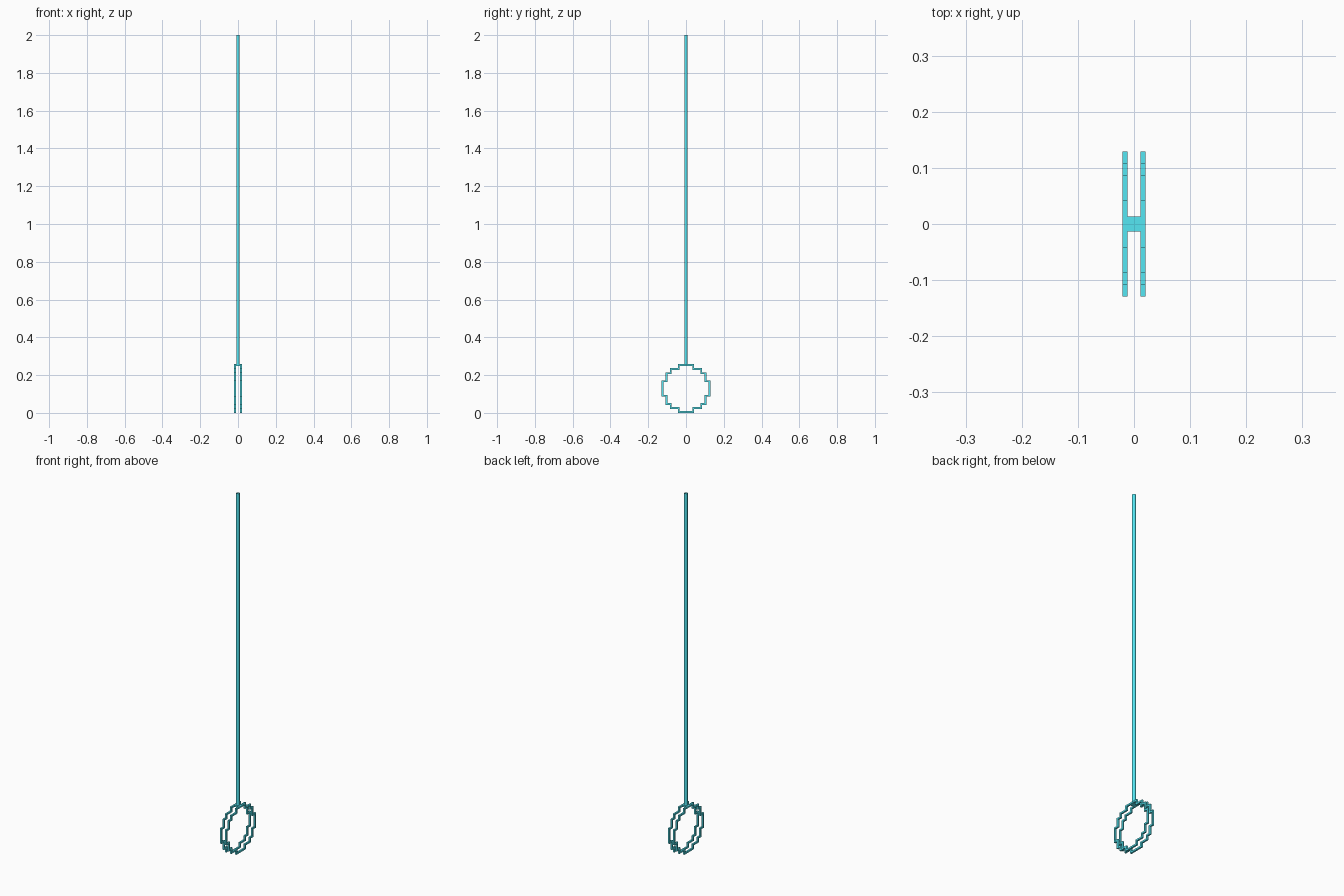
import bpy, bmesh

if "Cube" in bpy.data.objects:
    bpy.data.objects.remove(bpy.data.objects["Cube"])

U = 0.0215          # step size of the ring outline
R = 6 * U           # ring radius
T = 0.009           # bar thickness
X0, X1 = 0.0112, 0.0202   # inner and outer side of each ring

mat = bpy.data.materials.new("cyan")
mat.diffuse_color = (0.09, 0.80, 0.90, 1)
mat.use_nodes = True
mat.node_tree.nodes["Principled BSDF"].inputs["Base Color"].default_value = mat.diffuse_color


def finish(name, bm):
    bmesh.ops.recalc_face_normals(bm, faces=bm.faces)
    me = bpy.data.meshes.new(name)
    bm.to_mesh(me)
    bm.free()
    me.materials.append(mat)
    ob = bpy.data.objects.new(name, me)
    bpy.context.collection.objects.link(ob)
    return ob


# Stepped outline: one quarter, then rotated four times
QUARTER = [(6, 2), (5, 2), (5, 4), (4, 4), (4, 5), (2, 5), (2, 6)]


def outline():
    pts = []
    q = [(a * U, b * U) for a, b in QUARTER]
    for _ in range(4):
        pts += q
        q = [(-b, a) for a, b in q]
    return pts


def inset(pts, t):
    # every segment is axis aligned, so shift each corner by both inward normals
    out = []
    n = len(pts)
    for i, (y, z) in enumerate(pts):
        for a, b in ((pts[i - 1], pts[i]), (pts[i], pts[(i + 1) % n])):
            dy, dz = b[0] - a[0], b[1] - a[1]
            d = abs(dy) + abs(dz)
            y -= dz / d * t
            z += dy / d * t
        out.append((y, z))
    return out


def ring(name, x0, x1):
    bm = bmesh.new()
    outer = outline()
    inner = inset(outer, T)
    loops = [[bm.verts.new((x, y, z + R)) for y, z in p]
             for x, p in ((x0, outer), (x1, outer), (x1, inner), (x0, inner))]
    n = len(outer)
    for k in range(4):
        a, b = loops[k], loops[(k + 1) % 4]
        for i in range(n):
            j = (i + 1) % n
            bm.faces.new((a[i], a[j], b[j], b[i]))
    return finish(name, bm)


# Twin rings
ring("left_ring", -X1, -X0)
ring("right_ring", X0, X1)

# Short bridge joining the rings under the pole
bm = bmesh.new()
bmesh.ops.create_cube(bm, size=1)
for v in bm.verts:
    v.co = (v.co.x * 2 * X1, v.co.y * 0.0268, 2 * R - T / 2 + v.co.z * T)
finish("bridge", bm)

# Long thin round pole
bottom = 2 * R - T
bm = bmesh.new()
bmesh.ops.create_cone(bm, cap_ends=False, segments=16, radius1=0.009,
                      radius2=0.009, depth=2 - bottom)
bmesh.ops.translate(bm, verts=bm.verts, vec=(0, 0, (2 + bottom) / 2))
for f in bm.faces:
    f.smooth = True
finish("pole", bm)
